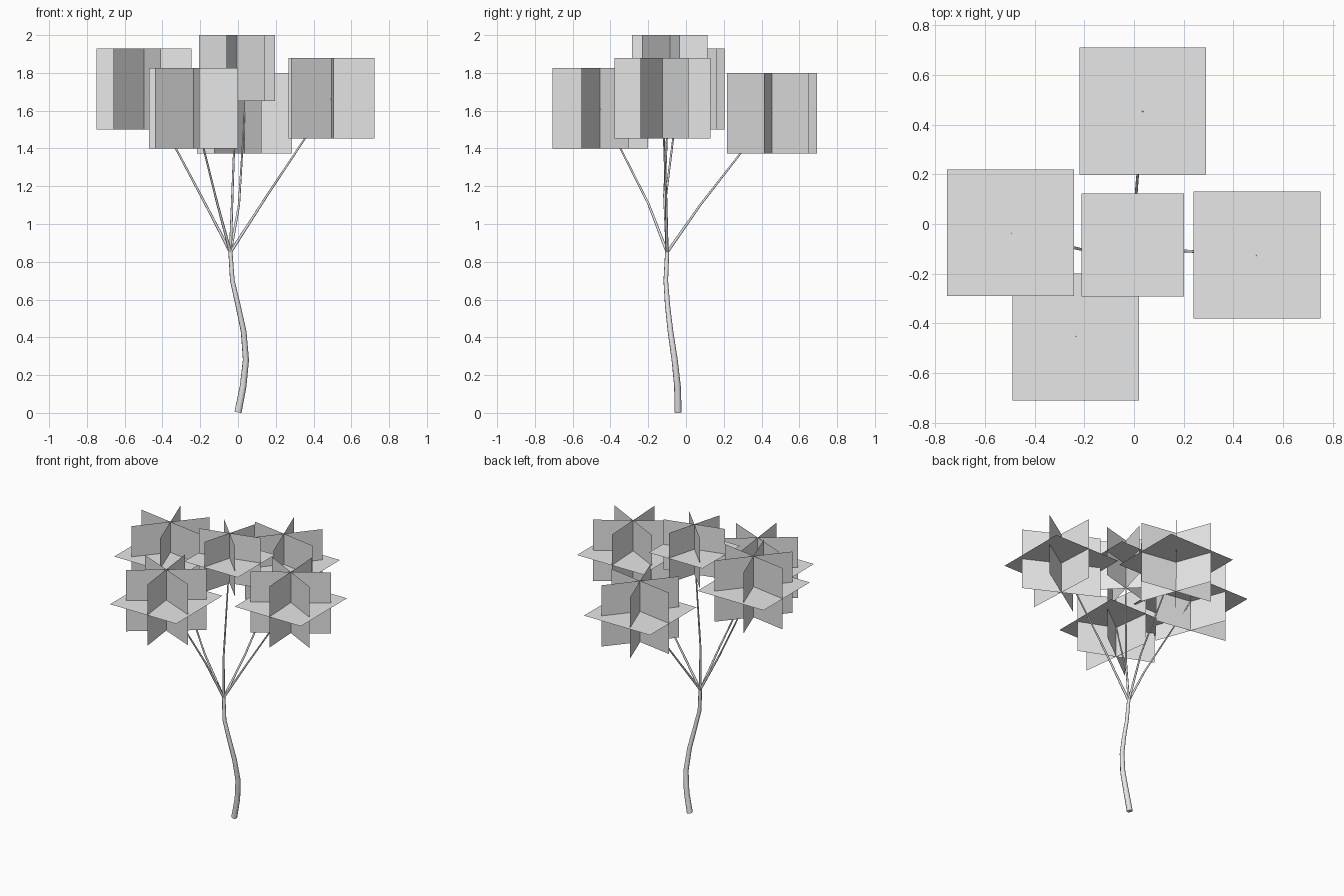
import bpy
import bmesh
from math import radians
from mathutils import Matrix, Vector

cube = bpy.data.objects.get("Cube")
if cube:
    bpy.data.objects.remove(cube, do_unlink=True)

grey = bpy.data.materials.new("pale_grey")
grey.use_nodes = True
grey.diffuse_color = (0.8, 0.8, 0.8, 1)
grey.node_tree.nodes["Principled BSDF"].inputs["Base Color"].default_value = (0.8, 0.8, 0.8, 1)


def add_object(name, mesh):
    obj = bpy.data.objects.new(name, mesh)
    bpy.context.collection.objects.link(obj)
    mesh.materials.clear()
    mesh.materials.append(grey)
    return obj


def tube(name, points, start_radius, end_radius):
    """Tapered round tube through the points."""
    curve = bpy.data.curves.new(name + "_path", "CURVE")
    curve.dimensions = "3D"
    curve.bevel_depth = 1
    curve.bevel_resolution = 2
    curve.use_fill_caps = True
    spline = curve.splines.new("POLY")
    spline.points.add(len(points) - 1)
    for i, (point, co) in enumerate(zip(spline.points, points)):
        t = i / (len(points) - 1)
        point.co = (*co, 1)
        point.radius = start_radius + (end_radius - start_radius) * t
    helper = bpy.data.objects.new(name + "_path", curve)
    bpy.context.collection.objects.link(helper)
    graph = bpy.context.evaluated_depsgraph_get()
    mesh = bpy.data.meshes.new_from_object(helper.evaluated_get(graph))
    bpy.data.objects.remove(helper, do_unlink=True)
    obj = add_object(name, mesh)
    bpy.ops.object.select_all(action="DESELECT")
    obj.select_set(True)
    bpy.context.view_layer.objects.active = obj
    bpy.ops.object.shade_smooth_by_angle(angle=radians(50))


def leaf_cluster(name, centre, half_width, half_height, turn):
    """One level square crossed by three upright cards."""
    bm = bmesh.new()
    move = Matrix.Translation(centre)
    bmesh.ops.create_grid(bm, x_segments=1, y_segments=1, size=half_width, matrix=move)
    for k in range(3):
        matrix = (move @ Matrix.Rotation(radians(turn + 60 * k), 4, "Z")
                  @ Matrix.Rotation(radians(90), 4, "X")
                  @ Matrix.Diagonal((half_width, half_height, 1, 1)))
        bmesh.ops.create_grid(bm, x_segments=1, y_segments=1, size=1, matrix=matrix)
    mesh = bpy.data.meshes.new(name)
    bm.to_mesh(mesh)
    bm.free()
    add_object(name, mesh)


# Swaying trunk
fork = Vector((-0.04, -0.10, 0.85))
tube("trunk", [(0, -0.042, 0.003), (0.027, -0.045, 0.14), (0.042, -0.06, 0.28),
               (0.03, -0.082, 0.43), (0, -0.098, 0.57), (-0.03, -0.107, 0.70), fork],
     0.019, 0.011)

# Leaf clusters, each carried by a kinked branch: centre, bend, size, turn
clusters = {
    "top": ((-0.005, -0.085, 1.825), (-0.03, -0.115, 1.15), 0.207, 0.175, 14.6),
    "right": ((-0.497, -0.035, 1.715), (-0.18, -0.11, 1.12), 0.255, 0.2135, -9.7),
    "back": ((0.035, 0.455, 1.587), (0.005, 0.075, 1.10), 0.255, 0.2135, -9.5),
    "left": ((0.495, -0.125, 1.665), (0.14, -0.105, 1.13), 0.255, 0.2135, -27),
    "front": ((-0.235, -0.455, 1.613), (-0.11, -0.20, 1.11), 0.255, 0.2135, -22.8),
}
for side, (centre, bend, half_width, half_height, turn) in clusters.items():
    tube(side + "_branch", [fork, bend, centre], 0.008, 0.004)
    leaf_cluster(side + "_leaves", centre, half_width, half_height, turn)
